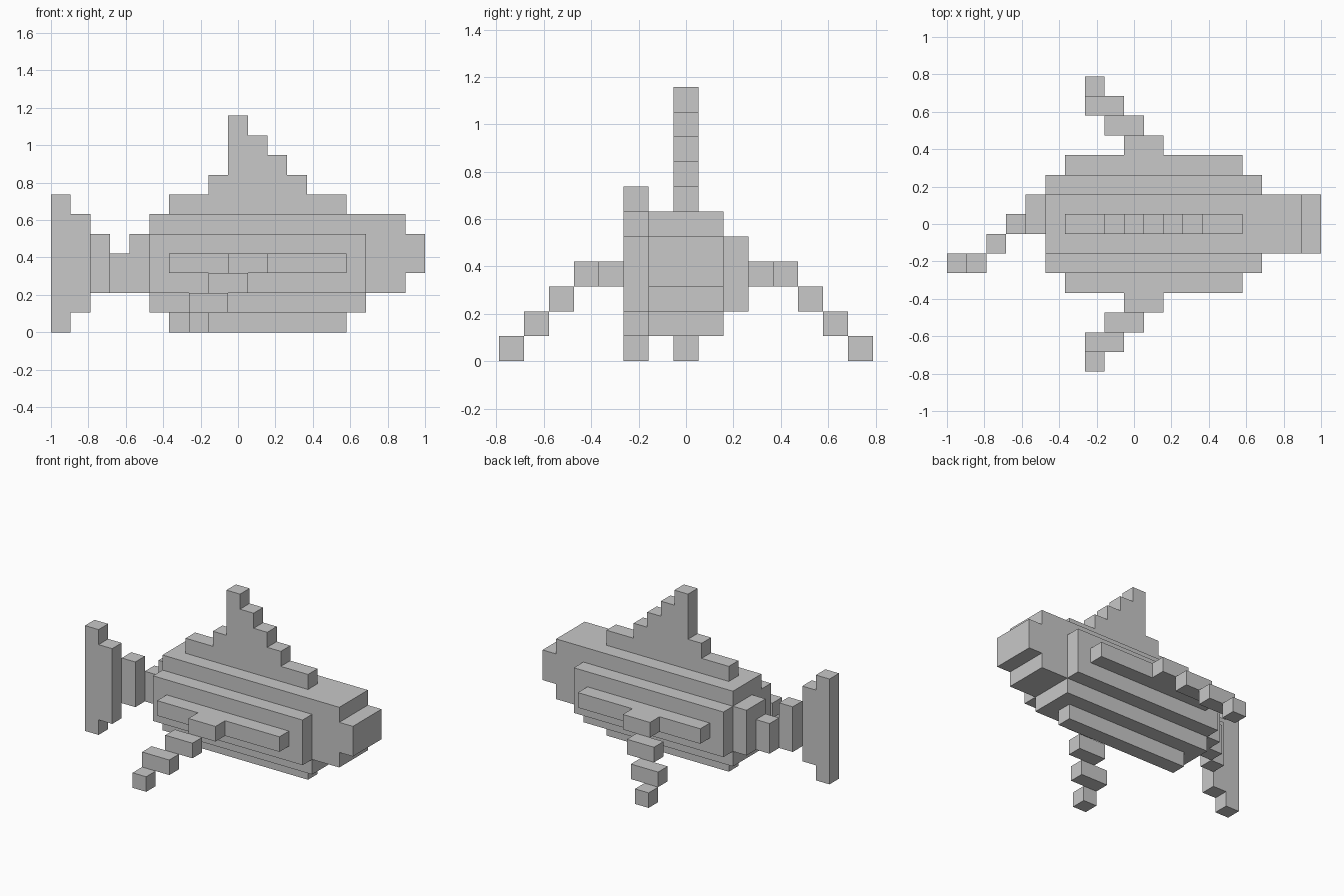
import bpy
import bmesh
from mathutils import Vector

cube = bpy.data.objects.get("Cube")
if cube:
    bpy.data.objects.remove(cube, do_unlink=True)

U = 2 / 19                       # edge of one block
SIZE_X, SIZE_Y = 19, 15          # blocks along x and y

grey = bpy.data.materials.new("light grey")
grey.use_nodes = True
grey.diffuse_color = (0.58, 0.58, 0.58, 1)
grey.node_tree.nodes["Principled BSDF"].inputs["Base Color"].default_value = grey.diffuse_color


def blocks(name, spans, mirror=False):
    """One object from boxes given as block spans (x0, x1, y0, y1, z0, z1)."""
    bm = bmesh.new()
    for x0, x1, y0, y1, z0, z1 in spans:
        sides = [(y0, y1)]
        if mirror:
            sides.append((SIZE_Y - y1, SIZE_Y - y0))
        for a, b in sides:
            low = Vector((x0 - SIZE_X / 2, a - SIZE_Y / 2, z0)) * U
            high = Vector((x1 - SIZE_X / 2, b - SIZE_Y / 2, z1)) * U
            verts = bmesh.ops.create_cube(bm, size=1)["verts"]
            for v in verts:
                v.co = Vector((high[i] if v.co[i] > 0 else low[i]) for i in range(3))
    mesh = bpy.data.meshes.new(name)
    bm.to_mesh(mesh)
    bm.free()
    mesh.materials.append(grey)
    obj = bpy.data.objects.new(name, mesh)
    bpy.context.collection.objects.link(obj)


# Body: stepped layers around a central core
blocks("body_core", [(5, 16, 6, 9, 1, 6)])
blocks("body_sides", [(5, 16, 5, 6, 2, 5)], mirror=True)
blocks("side_ridges", [(6, 15, 4, 5, 3, 4)], mirror=True)
blocks("keel", [(6, 15, 7, 8, 0, 1)])
blocks("back_ridge", [(6, 15, 7, 8, 6, 7)])

# Head
blocks("head", [(16, 18, 6, 9, 2, 6)])
blocks("snout", [(18, 19, 6, 9, 3, 5)])

# Dorsal fin: rows narrowing towards the tip
rows = [(8, 13), (9, 12), (9, 11), (9, 10)]
blocks("dorsal_fin", [(a, b, 7, 8, 7 + i, 8 + i) for i, (a, b) in enumerate(rows)])

# Side fins: steps going outwards, backwards and down
steps = [(9, 11), (8, 10), (7, 9), (7, 8)]
blocks("side_fins", [(a, b, 3 - i, 4 - i, 3 - i, 4 - i) for i, (a, b) in enumerate(steps)],
       mirror=True)

# Tail: bends to one side and ends in a tall fin
blocks("tail_stem", [(4, 5, 7, 9, 2, 5), (3, 4, 7, 8, 2, 4), (2, 3, 6, 7, 2, 5)])
blocks("tail_fin", [(1, 2, 5, 6, 1, 6), (0, 1, 5, 6, 0, 7)])
